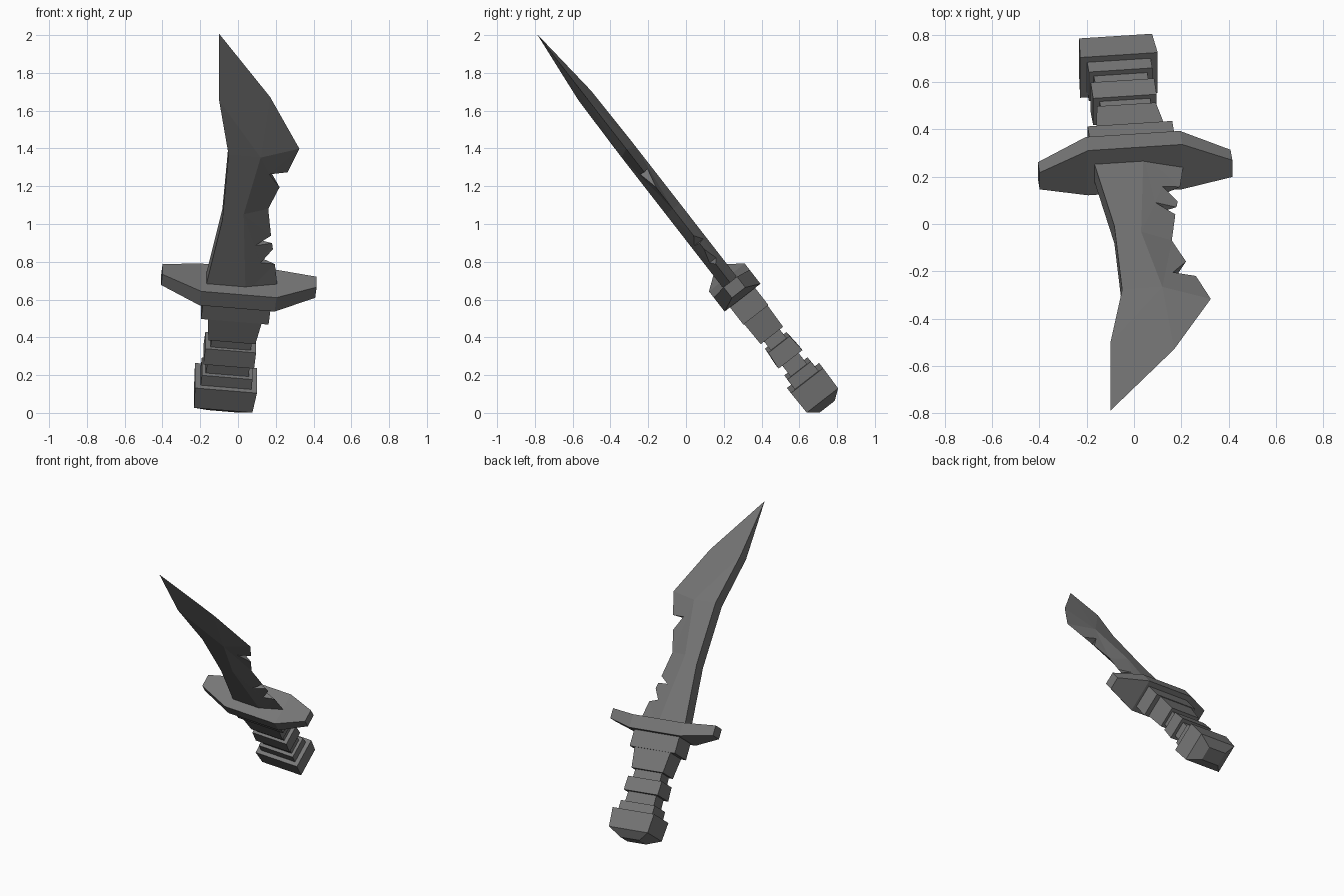
import bpy, bmesh, math
from mathutils import Matrix, Vector

if "Cube" in bpy.data.objects:
    bpy.data.objects.remove(bpy.data.objects["Cube"])

steel = bpy.data.materials.new("dark grey steel")
steel.diffuse_color = (0.18, 0.18, 0.18, 1)
steel.use_nodes = True
steel.node_tree.nodes["Principled BSDF"].inputs["Base Color"].default_value = steel.diffuse_color

# Local frame: x across, y through the thickness, z along the weapon
LEAN = Matrix.Translation((0, 0.7, 0.07)) @ Matrix.Rotation(math.radians(37.85), 4, 'X')
HILT = LEAN @ Matrix.Translation((0, 0.015, 0.74)) @ Matrix.Rotation(math.radians(6), 4, 'Y')


def finish(name, bm, matrix):
    bmesh.ops.recalc_face_normals(bm, faces=bm.faces)
    bm.transform(matrix)
    me = bpy.data.meshes.new(name)
    bm.to_mesh(me)
    bm.free()
    me.materials.append(steel)
    ob = bpy.data.objects.new(name, me)
    bpy.context.collection.objects.link(ob)
    return ob


def loft(name, rings, matrix):
    """Skin four-cornered rings and cap both ends."""
    bm = bmesh.new()
    vs = [[bm.verts.new(p) for p in r] for r in rings]
    for a, b in zip(vs, vs[1:]):
        for i in range(4):
            j = (i + 1) % 4
            bm.faces.new((a[i], a[j], b[j], b[i]))
    bm.faces.new(vs[0])
    bm.faces.new(vs[-1])
    return finish(name, bm, matrix)


CORNERS = ((-1, -1), (1, -1), (1, 1), (-1, 1))


def block(name, sections):
    """Sections along the hilt: (distance, half width, half thickness)."""
    rings = [[(hx * i, hn * j, s - 0.74) for i, j in CORNERS] for s, hx, hn in sections]
    return loft(name, rings, HILT)


# Hilt
block("pommel", [(-0.055, 0.075, 0.05), (-0.005, 0.155, 0.105), (0.13, 0.165, 0.108)])
block("pommel_ring", [(0.12, 0.135, 0.08), (0.195, 0.135, 0.078)])
block("grip", [(0.18, 0.115, 0.055), (0.45, 0.105, 0.052)])
block("grip_ring", [(0.27, 0.135, 0.08), (0.37, 0.135, 0.072)])
block("lower_collar", [(0.43, 0.125, 0.075), (0.59, 0.145, 0.08)])
block("upper_collar", [(0.575, 0.18, 0.084), (0.71, 0.18, 0.084)])

# Cross guard, ends swept towards the blade
guard = [(-0.41, 0.045, 0.036, 0.045), (-0.2, 0, 0.047, 0.12),
         (0.2, 0, 0.047, 0.12), (0.41, 0.045, 0.036, 0.045)]
loft("guard", [[(x, hn * i, a + ha * j) for i, j in CORNERS] for x, a, ha, hn in guard], HILT)

# Blade: (x, along, half thickness) for the spine, the ridge and the notched edge
T = 0.047
spine = [(-0.18, 0.74, T), (-0.083, 1.23, T), (-0.05, 1.67, T), (-0.10, 2.03, 0.042)]
ridge = [(0.04, 0.74, T), (0.03, 1.27, T), (0.12, 1.65, T)]
edge1 = [(0.21, 0.74, 0), (0.195, 0.90, 0), (0.12, 0.925, 0.022), (0.185, 1.0, 0),
         (0.18, 1.04, 0), (0.09, 1.046, 0.03), (0.175, 1.09, 0), (0.16, 1.27, 0)]
edge2 = [edge1[-1], (0.22, 1.415, 0), (0.165, 1.52, 0.024), (0.262, 1.515, 0), (0.325, 1.673, 0)]
tip_edge = (0.17, 2.02, 0)
tip = (-0.10, 2.444, 0)

bm = bmesh.new()
cache = {}


def vert(p, side):
    key = (p, side if p[2] else 0)
    if key not in cache:
        cache[key] = bm.verts.new((p[0], 0.012 + p[2] * side, p[1]))
    return cache[key]


for side in (-1, 1):
    for loop in (spine[:3] + ridge[::-1],
                 [spine[3], ridge[2], spine[2]],
                 ridge[:2] + edge1[::-1],
                 ridge[1:] + edge2[::-1],
                 [ridge[2], edge2[-1], tip_edge, tip],
                 [ridge[2], tip, spine[3]]):
        bm.faces.new([vert(p, side) for p in loop])

# Blade rim: spine, base and notch walls
rim = spine + [tip, tip_edge] + edge2[::-1] + edge1[-2::-1] + [ridge[0]]
for p, q in zip(rim, rim[1:] + rim[:1]):
    ring = list(dict.fromkeys((vert(p, -1), vert(q, -1), vert(q, 1), vert(p, 1))))
    if len(ring) > 2:
        bm.faces.new(ring)
bmesh.ops.recalc_face_normals(bm, faces=bm.faces)
bmesh.ops.triangulate(bm, faces=[f for f in bm.faces if len(f.verts) > 3], ngon_method='EAR_CLIP')
finish("blade", bm, LEAN)
